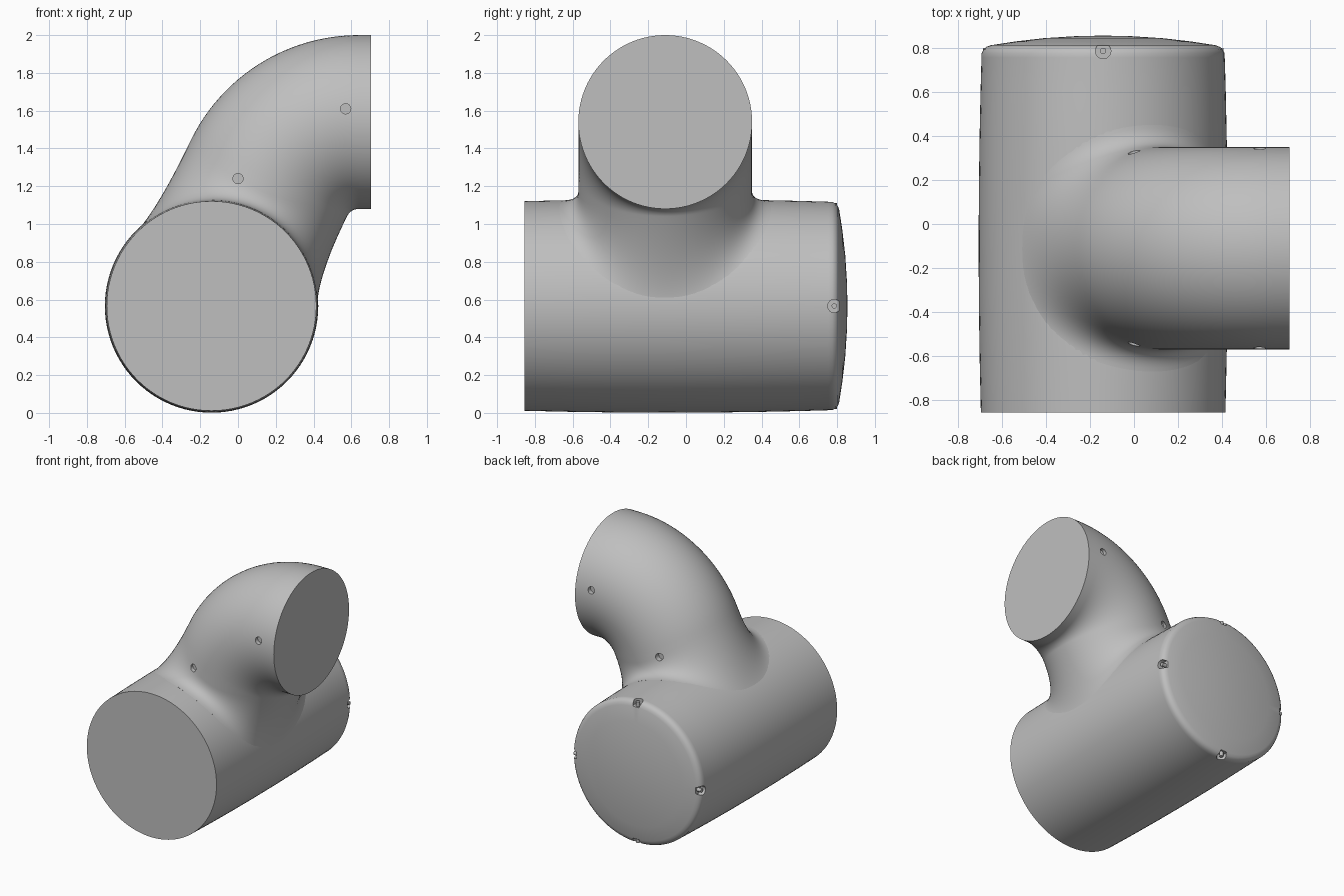
import bpy, bmesh, math
from mathutils import Vector, Matrix

cube = bpy.data.objects.get("Cube")
if cube:
    bpy.data.objects.remove(cube, do_unlink=True)

grey = bpy.data.materials.new("light_grey")
grey.use_nodes = True
COLOR = (0.52, 0.52, 0.52, 1)
grey.diffuse_color = COLOR
grey.node_tree.nodes["Principled BSDF"].inputs["Base Color"].default_value = COLOR

AXIS = Vector((-0.14, 0, 0.566))    # centre line of the main pipe, along y
RADIUS = 0.565
BRANCH_Y, BRANCH_R = -0.11, 0.46
SEG = 96


def add_object(name, bm):
    bmesh.ops.recalc_face_normals(bm, faces=bm.faces)
    mesh = bpy.data.meshes.new(name)
    bm.to_mesh(mesh)
    bm.free()
    mesh.materials.append(grey)
    obj = bpy.data.objects.new(name, mesh)
    bpy.context.collection.objects.link(obj)
    return obj


def skin(bm, rings):
    """Bridge consecutive closed rings of points and return their vertices."""
    rows = [[bm.verts.new(p) for p in ring] for ring in rings]
    for a, b in zip(rows, rows[1:]):
        for i in range(len(a)):
            j = (i + 1) % len(a)
            bm.faces.new((a[i], a[j], b[j], b[i]))
    return rows


def fan(bm, ring, point):
    tip = bm.verts.new(point)
    for i in range(len(ring)):
        bm.faces.new((ring[i], ring[(i + 1) % len(ring)], tip))


def peg(bm, centre, direction, radius, length):
    """Solid round pin centred on a point along a direction."""
    turn = Vector(direction).to_track_quat('Z', 'Y').to_matrix().to_4x4()
    bmesh.ops.create_cone(bm, cap_ends=True, segments=24, radius1=radius, radius2=radius,
                          depth=length, matrix=Matrix.Translation(centre) @ turn)


def finish(obj, cutter):
    """Cut the pockets, then shade smooth with sharp edges kept."""
    for o in bpy.context.selected_objects:
        o.select_set(False)
    bpy.context.view_layer.objects.active = obj
    obj.select_set(True)
    if cutter:
        cutter.hide_render = True
        mod = obj.modifiers.new("pockets", 'BOOLEAN')
        mod.operation, mod.solver, mod.object = 'DIFFERENCE', 'EXACT', cutter
        bpy.ops.object.modifier_apply(modifier=mod.name)
        bpy.data.objects.remove(cutter, do_unlink=True)
    bpy.ops.object.shade_smooth_by_angle(angle=math.radians(35))


# Main pipe: slightly barrelled, flat front, rounded shoulder and domed back
profile = [(RADIUS - 0.01 * ((y + 0.1) / 0.75) ** 2, y)
           for y in (-0.855, -0.6, -0.35, -0.1, 0.15, 0.4, 0.6, 0.755)]
profile += [(0.552, 0.775), (0.543, 0.793), (0.53, 0.804), (0.51, 0.811),
            (0.4, 0.828), (0.27, 0.843), (0.13, 0.852)]
bm = bmesh.new()
turns = [math.tau * i / SEG for i in range(SEG)]
rows = skin(bm, [[AXIS + Vector((r * math.cos(t), y, r * math.sin(t))) for t in turns]
                 for r, y in profile])
bm.faces.new(rows[0])
fan(bm, rows[-1], AXIS + Vector((0, 0.855, 0)))
pipe = add_object("main_pipe", bm)

# Four pockets around the shoulder, each with a small pin inside
cut, pins = bmesh.new(), bmesh.new()
for k in range(4):
    out = Vector((round(math.cos(k * math.pi / 2)), 0, round(math.sin(k * math.pi / 2))))
    spot = AXIS + Vector((0, 0.785, 0))
    peg(cut, spot + out * 0.56, out, 0.035, 0.1)
    peg(pins, spot + out * 0.52, out, 0.014, 0.05)
finish(pipe, add_object("shoulder_pocket_cutter", cut))
finish(add_object("shoulder_pins", pins), None)

# Branch elbow: bent tube whose foot flares softly into the main pipe
BEND = Vector((0.64, BRANCH_Y, 1.01))
BEND_R, SWEEP = 0.53, math.radians(64)


def tube_point(angle, phi):
    n = Vector((-math.sin(angle), 0, math.cos(angle)))
    return BEND + n * (BEND_R + BRANCH_R * math.cos(phi)) + Vector((0, BRANCH_R * math.sin(phi), 0))


n_end = Vector((-math.sin(SWEEP), 0, math.cos(SWEEP)))
d = Vector((-math.cos(SWEEP), 0, -math.sin(SWEEP)))


def flare(phi):
    """Start, corner and end of the blend curve for one line of the tube."""
    e = tube_point(SWEEP, phi)
    w = Vector((e.x - AXIS.x, 0, e.z - AXIS.z))
    wd = w.dot(d)
    t = -wd - math.sqrt(wd * wd - w.length_squared + RADIUS ** 2)
    corner = e + d * t
    c2 = math.cos(phi) ** 2
    start = corner - d * min(0.1 + 0.3 * c2, t * 0.97)
    m = (w + d * t).normalized()
    o = n_end * math.cos(phi) + Vector((0, math.sin(phi), 0))
    end = corner + (o - m * o.dot(m)).normalized() * (0.1 + 0.07 * c2)
    radial = Vector((end.x - AXIS.x, 0, end.z - AXIS.z)).normalized() * (RADIUS - 0.005)
    return start, corner, Vector((AXIS.x, end.y, AXIS.z)) + radial


rings = [[tube_point(0, p) + Vector((0.065, 0, 0)) for p in turns]]
rings += [[tube_point(SWEEP * i / 24, p) for p in turns] for i in range(25)]
curves = [flare(p) for p in turns]
for i in range(13):
    u = i / 12
    rings.append([s * (1 - u) ** 2 + c * 2 * u * (1 - u) + e * u * u for s, c, e in curves])
bm = bmesh.new()
rows = skin(bm, rings)
bm.faces.new(rows[0])
fan(bm, rows[-1], AXIS + Vector((0, BRANCH_Y, 0)))
elbow = add_object("branch_elbow", bm)

# Small round pockets on both sides of the elbow
cut = bmesh.new()
for side in (-1, 1):
    for x, z, floor in ((0, 1.24, 0.405), (0.57, 1.61, 0.425)):
        peg(cut, (x, BRANCH_Y + side * (floor + 0.1), z), (0, side, 0), 0.027, 0.2)
finish(elbow, add_object("elbow_pocket_cutter", cut))
